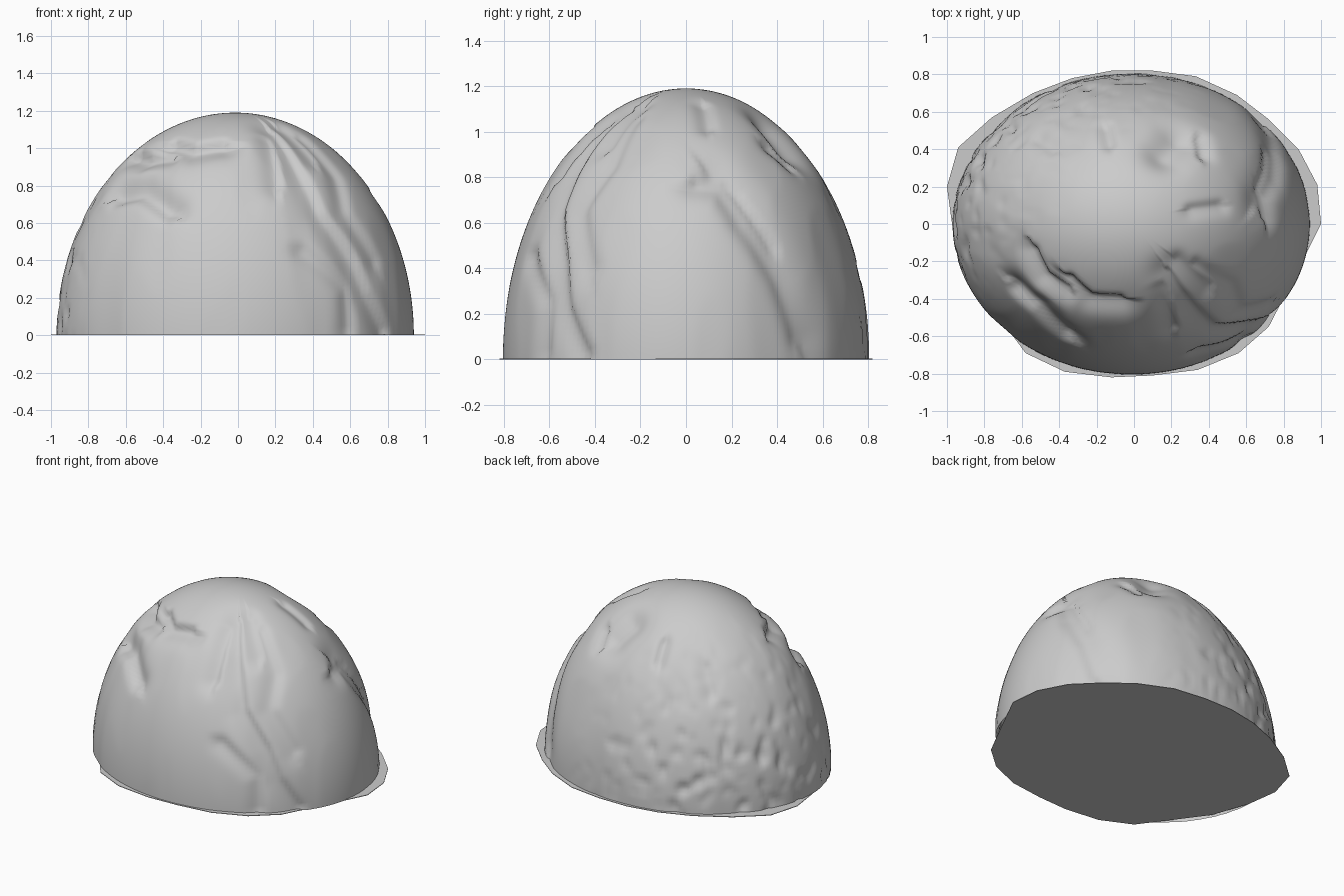
import bpy, bmesh, math
from mathutils import Vector, noise

default = bpy.data.objects.get("Cube")
if default:
    bpy.data.objects.remove(default)

RADII = Vector((0.955, 0.805, 1.19))
CENTRE_X = -0.015
SEGMENTS, RINGS = 224, 72

stone = bpy.data.materials.new("light grey stone")
stone.use_nodes = True
colour = (0.6, 0.6, 0.6, 1)
stone.diffuse_color = colour
stone.node_tree.nodes["Principled BSDF"].inputs["Base Color"].default_value = colour


def finish(name, bm):
    mesh = bpy.data.meshes.new(name)
    bm.normal_update()
    bm.to_mesh(mesh)
    bm.free()
    mesh.materials.append(stone)
    obj = bpy.data.objects.new(name, mesh)
    bpy.context.collection.objects.link(obj)
    return obj


def on_dome(x=None, y=None, z=None, sign=1):
    """Point on the smooth dome, with the missing coordinate solved."""
    p = [x, y, z]
    missing = p.index(None)
    rest = sum((p[i] / RADII[i]) ** 2 for i in range(3) if i != missing)
    p[missing] = sign * RADII[missing] * math.sqrt(max(0, 1 - rest))
    return Vector(p)


def front(*points):
    return [on_dome(x=a, z=b, sign=-1) for a, b in points]


def left(*points):
    return [on_dome(y=a, z=b) for a, b in points]


def top(*points):
    return [on_dome(x=a, y=b) for a, b in points]


# Weathered channels and hollows: path, depth, width on either side
hollows = [
    (front((0.2, 1.1), (0.33, 0.9), (0.45, 0.65), (0.62, 0.42), (0.7, 0.22), (0.8, 0.02)), 0.03, 0.03, 0.1),
    (front((0.19, 1.05), (0.22, 0.9), (0.23, 0.8)), 0.03, 0.025, 0.08),
    (left((0.12, 0.8), (0.25, 0.6), (0.42, 0.35), (0.5, 0.1)), 0.03, 0.12, 0.06),
    (left((-0.22, 1.06), (-0.33, 0.85), (-0.46, 0.65), (-0.42, 0.4)), 0.02, 0.04, 0.08),
    (left((-0.68, 0.45), (-0.6, 0.25), (-0.62, 0.03)), 0.02, 0.04, 0.06),
    (top((0.18, 0.38), (0.25, 0.45)), 0.06, 0.11, 0.11),
    (top((0.38, 0.38), (0.36, 0.46)), 0.035, 0.04, 0.06),
    (top((0.73, 0.4), (0.69, 0.2), (0.72, 0.05)), 0.035, 0.08, 0.03),
    (top((0.32, 0.08), (0.48, 0.1)), 0.02, 0.03, 0.05),
    (top((-0.53, -0.15), (-0.47, -0.28), (-0.35, -0.36)), 0.05, 0.035, 0.08),
    (top((-0.62, -0.35), (-0.5, -0.45), (-0.35, -0.6)), 0.05, 0.09, 0.05),
    (top((-0.33, -0.3), (-0.22, -0.4), (-0.07, -0.41)), 0.045, 0.03, 0.09),
    (top((0.25, -0.2), (0.42, -0.34)), 0.025, 0.05, 0.08),
    (top((-0.13, 0.52), (-0.11, 0.43)), 0.025, 0.025, 0.05),
    (top((-0.42, 0.4), (-0.5, 0.46)), 0.02, 0.04, 0.06),
]


def carve(p, path, depth, width_a, width_b):
    """Depth of one hollow, steeper on its narrow side."""
    best = 0
    for a, b in zip(path, path[1:]):
        run = b - a
        t = max(0, min(1, (p - a).dot(run) / run.length_squared))
        away = p - (a + run * t)
        side = run.cross(away).dot(p)
        width = width_a if side > 0 else width_b
        best = max(best, math.exp(-(away.length / width) ** 2))
    return depth * best


def weathering(p):
    height = p.z / RADII.z
    # Broad vertical streaks, fading towards the smooth crown
    streak = noise.noise(Vector((p.x * 5, p.y * 5, p.z * 1.3)))
    amount = 0.012 * max(0, streak) * min(1, (1 - height) * 3)
    # Small rippled pits on the back right
    patch = max(0, (p.y - p.x) / 1.2 - 0.25) * (1 - height)
    pits = noise.noise(Vector((p.x * 13, p.y * 13, p.z * 9)))
    return amount + 0.035 * min(1, patch * 2) * max(0, pits)


# Weathered dome
bm = bmesh.new()


def dome_vertex(ring, segment):
    lift = math.pi / 2 * ring / RINGS
    turn = 2 * math.pi * segment / SEGMENTS
    unit = Vector((math.cos(lift) * math.cos(turn), math.cos(lift) * math.sin(turn), math.sin(lift)))
    p = unit * RADII
    normal = Vector((unit[i] / RADII[i] for i in range(3))).normalized()
    inset = weathering(p) + max(carve(p, *h) for h in hollows)
    q = p - normal * inset
    if ring == 0:
        q.z = 0
    return bm.verts.new((q.x + CENTRE_X, q.y, q.z))


rows = [[dome_vertex(r, s) for s in range(SEGMENTS)] for r in range(RINGS)]
crown = bm.verts.new((CENTRE_X, 0, RADII.z))
for s in range(SEGMENTS):
    n = (s + 1) % SEGMENTS
    for low, high in zip(rows, rows[1:]):
        bm.faces.new((low[s], low[n], high[n], high[s]))
    bm.faces.new((rows[-1][s], rows[-1][n], crown))
for face in bm.faces:
    face.smooth = True
finish("weathered_dome", bm)

# Thin flat base with an uneven many-sided outline
outline = [
    (1, 0), (0.98, 0.21), (0.88, 0.4), (0.72, 0.56), (0.55, 0.69), (0.33, 0.79),
    (0.1, 0.82), (-0.12, 0.82), (-0.33, 0.78), (-0.54, 0.7), (-0.76, 0.57), (-0.94, 0.41),
    (-1, 0.2), (-0.97, -0.02), (-0.88, -0.28), (-0.72, -0.5), (-0.58, -0.69), (-0.37, -0.79),
    (-0.12, -0.82), (0.1, -0.81), (0.34, -0.78), (0.56, -0.69), (0.72, -0.55), (0.86, -0.28),
]
bm = bmesh.new()
bottom = bm.faces.new([bm.verts.new((x, y, 0)) for x, y in outline])
lid = bmesh.ops.extrude_face_region(bm, geom=[bottom])
for v in lid["geom"]:
    if isinstance(v, bmesh.types.BMVert):
        v.co.z = 0.004
bmesh.ops.recalc_face_normals(bm, faces=bm.faces)
finish("base_plate", bm)
